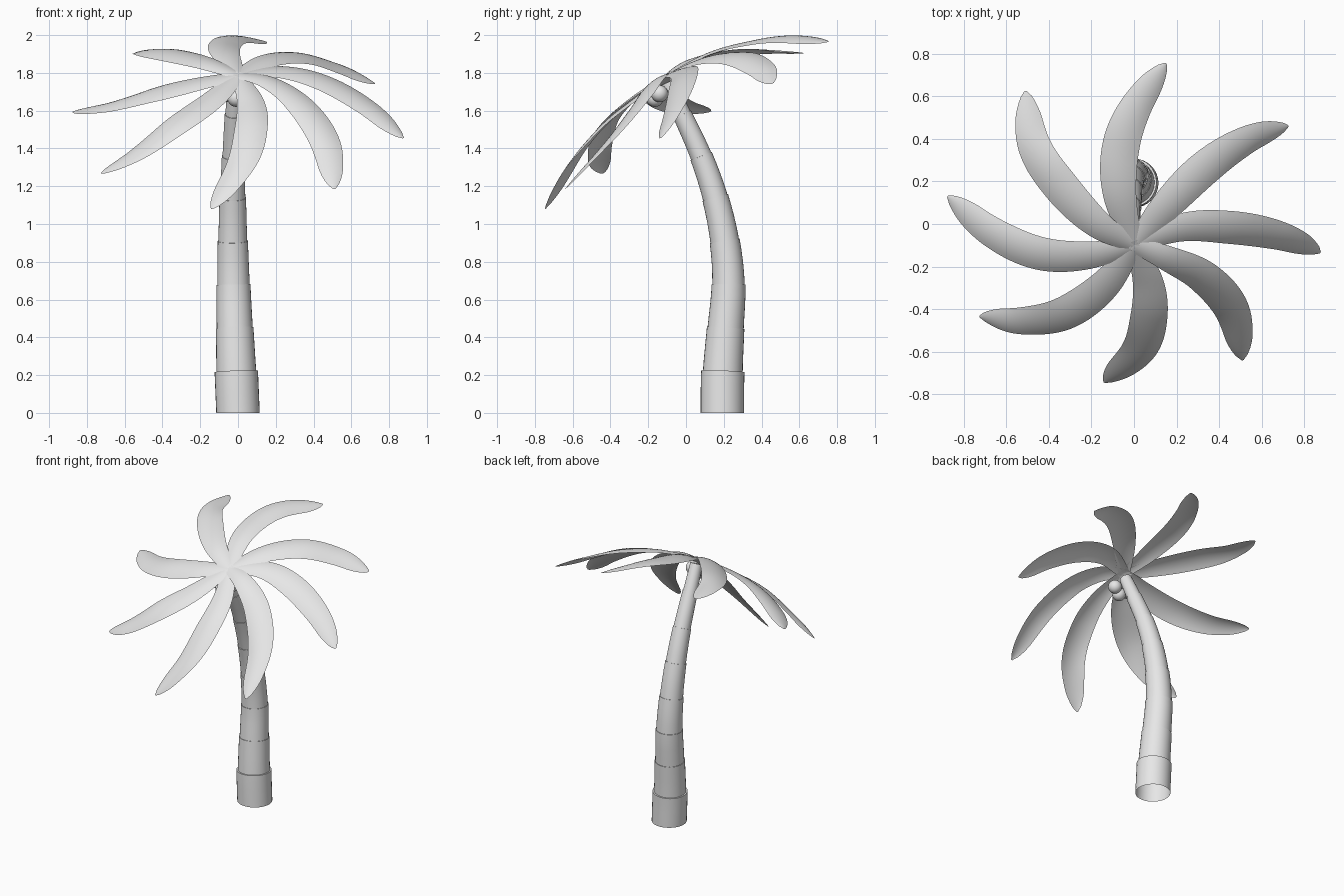
import bpy, bmesh, math
from mathutils import Vector

if "Cube" in bpy.data.objects:
    bpy.data.objects.remove(bpy.data.objects["Cube"])

grey = bpy.data.materials.new("plain grey")
grey.diffuse_color = (0.8, 0.8, 0.8, 1)
grey.use_nodes = True
grey.node_tree.nodes["Principled BSDF"].inputs["Base Color"].default_value = grey.diffuse_color


def finish(name, bm, angle=35):
    me = bpy.data.meshes.new(name)
    bm.to_mesh(me)
    bm.free()
    me.materials.append(grey)
    ob = bpy.data.objects.new(name, me)
    bpy.context.collection.objects.link(ob)
    bpy.ops.object.select_all(action='DESELECT')
    ob.select_set(True)
    bpy.context.view_layer.objects.active = ob
    bpy.ops.object.shade_smooth_by_angle(angle=math.radians(angle))


def spline(points, steps):
    """Catmull-Rom curve through the points."""
    p = [Vector(q) for q in points]
    p = [2 * p[0] - p[1]] + p + [2 * p[-1] - p[-2]]
    out = []
    for i in range(1, len(p) - 2):
        a, b, c, d = p[i - 1:i + 3]
        for k in range(steps):
            t = k / steps
            out.append(0.5 * (2 * b + (c - a) * t + (2 * a - 5 * b + 4 * c - d) * t * t
                              + (3 * b - a - 3 * c + d) * t ** 3))
    return out + [p[-2]]


def tangent(line, i):
    return (line[min(i + 1, len(line) - 1)] - line[max(i - 1, 0)]).normalized()


def bridge(bm, a, b, closed):
    n = len(a)
    for i in range(n if closed else n - 1):
        j = (i + 1) % n
        bm.faces.new((a[i], a[j], b[j], b[i]))


# Curved trunk: eight collars, each a little narrower than the one below
bends = [(0.192, 0), (0.195, 0.22), (0.21, 0.45), (0.225, 0.68), (0.205, 0.91),
         (0.155, 1.14), (0.08, 1.36), (-0.02, 1.58), (-0.10, 1.75)]
STEPS, SIDES = 4, 32
path = spline([(-0.028 * math.sin(math.pi * z / 2.1), y, z) for y, z in bends], STEPS)
bm = bmesh.new()
last = None
for s in range(len(bends) - 1):
    for k in range(STEPS + 1):
        i = s * STEPS + k
        tan = tangent(path, i) if i else Vector((0, 0, 1))
        u = Vector((1, 0, 0))
        u = (u - tan * u.dot(tan)).normalized()
        v = tan.cross(u)
        r = 0.115 - 0.0097 * s - (0.006 * k / STEPS if s else 0)
        ring = [bm.verts.new(path[i] + r * (math.cos(a) * u + math.sin(a) * v))
                for a in (2 * math.pi * n / SIDES for n in range(SIDES))]
        if last:
            bridge(bm, last, ring, True)
        last = ring
bm.faces.new(last)
finish("trunk", bm)

# Fruit hanging under the crown
for x, y, z in [(-0.065, -0.14, 1.69), (0.045, -0.14, 1.69), (-0.01, -0.165, 1.665)]:
    bm = bmesh.new()
    bmesh.ops.create_uvsphere(bm, u_segments=24, v_segments=14, radius=0.045)
    bmesh.ops.translate(bm, verts=bm.verts, vec=(x, y, z))
    finish("fruit", bm, 60)

# Leaves: centre lines swirling out of the tilted crown
hub = Vector((0, -0.10, 1.79))
crown_up = Vector((0, -0.45, 0.89)).normalized()
leaves = [
    [(0.065, -0.27, 1.66), (0.07, -0.44, 1.52), (0.02, -0.6, 1.33), (-0.14, -0.745, 1.08)],
    [(0.16, -0.165, 1.755), (0.33, -0.255, 1.635), (0.46, -0.41, 1.44), (0.51, -0.64, 1.185)],
    [(0.22, -0.02, 1.81), (0.45, -0.02, 1.755), (0.68, -0.06, 1.625), (0.875, -0.135, 1.455)],
    [(0.16, 0.09, 1.87), (0.34, 0.265, 1.885), (0.53, 0.39, 1.83), (0.725, 0.46, 1.745)],
    [(-0.065, 0.12, 1.9), (-0.065, 0.34, 1.96), (0, 0.53, 1.985), (0.15, 0.755, 1.965)],
    [(-0.17, -0.005, 1.855), (-0.35, 0.18, 1.9), (-0.47, 0.37, 1.915), (-0.51, 0.625, 1.905)],
    [(-0.22, -0.15, 1.745), (-0.45, -0.14, 1.69), (-0.67, -0.04, 1.63), (-0.875, 0.13, 1.595)],
    [(-0.14, -0.29, 1.66), (-0.33, -0.425, 1.525), (-0.53, -0.46, 1.38), (-0.725, -0.435, 1.27)],
]


def half_width(t):
    """Narrow root, broad middle, rounded tip."""
    body = 0.03 + 0.058 * math.sin(math.pi * min(t / 1.04, 1)) ** 0.8
    tip = math.sqrt(max(0, 1 - max(0, (t - 0.85) / 0.15) ** 2))
    return max(body * tip, 0.005)


for pts in leaves:
    root = hub - 0.025 * (Vector(pts[0]) - hub).normalized()
    line = spline([root] + pts, 10)
    dist = [0]
    for a, b in zip(line, line[1:]):
        dist.append(dist[-1] + (b - a).length)
    bm = bmesh.new()
    last = None
    for i, p in enumerate(line):
        tan = tangent(line, i)
        side = tan.cross(crown_up).normalized()
        up = side.cross(tan)
        w = half_width(dist[i] / dist[-1])
        row = [bm.verts.new(p + side * w * f + up * w * 0.2 * (0.5 - f * f))
               for f in (n / 4 for n in range(-4, 5))]
        if last:
            bridge(bm, last, row, False)
        last = row
    finish("leaf", bm, 60)
